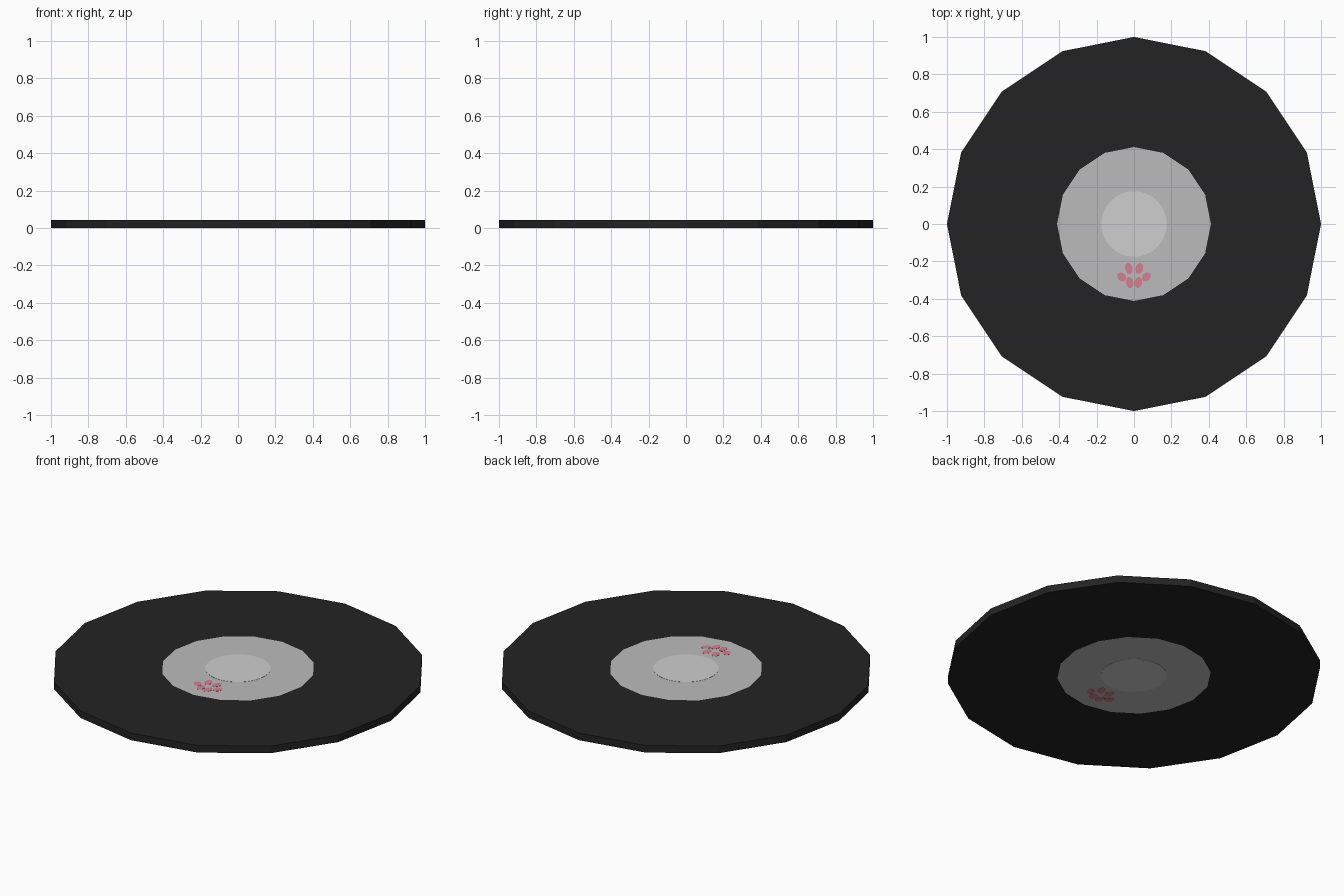
import bpy, bmesh, math
from mathutils import Matrix, Vector

if "Cube" in bpy.data.objects:
    bpy.data.objects.remove(bpy.data.objects["Cube"])

BASE, TOP, PLATE = 0.001, 0.043, 0.001   # body caps and painted plate thickness


def material(name, r, g, b):
    m = bpy.data.materials.new(name)
    m.diffuse_color = (r, g, b, 1)
    m.use_nodes = True
    m.node_tree.nodes["Principled BSDF"].inputs["Base Color"].default_value = m.diffuse_color
    return m


black = material("vinyl black", 0.017, 0.017, 0.017)
grey = material("label grey", 0.50, 0.50, 0.50)
light = material("centre light grey", 0.62, 0.62, 0.62)
pink = material("petal pink", 0.68, 0.21, 0.28)


def finish(bm, name, mats):
    me = bpy.data.meshes.new(name)
    bm.to_mesh(me)
    bm.free()
    for m in mats:
        me.materials.append(m)
    ob = bpy.data.objects.new(name, me)
    bpy.context.collection.objects.link(ob)
    return ob


def add_oval(bm, x, y, rx, ry, turn, z0, z1, sides):
    mat = (Matrix.Translation(Vector((x, y, (z0 + z1) / 2)))
           @ Matrix.Rotation(turn, 4, 'Z') @ Matrix.Diagonal((rx, ry, 1, 1)))
    bmesh.ops.create_cone(bm, cap_ends=True, segments=sides, radius1=1,
                          radius2=1, depth=z1 - z0, matrix=mat)


# record disc, 16 sides, with the label cut into both caps
bm = bmesh.new()
add_oval(bm, 0, 0, 1, 1, 0, BASE, TOP, 16)
bm.normal_update()
caps = [f for f in bm.faces if abs(f.normal.z) > 0.9]
bmesh.ops.inset_individual(bm, faces=caps, thickness=0.6 * math.cos(math.pi / 16))
for f in bm.faces:
    if all(v.co.xy.length < 0.5 for v in f.verts):
        f.material_index = 1
finish(bm, "record_disc", [black, grey])

# thin painted plates repeated on the top and underside
petals = [(0.028, -0.238, 0.021, 0.030, -0.25),
          (0.066, -0.283, 0.021, 0.027, -0.75),
          (0.023, -0.313, 0.020, 0.030, -0.15)]
for side, z0 in (("top", TOP), ("bottom", BASE - PLATE)):
    bm = bmesh.new()
    add_oval(bm, 0, 0, 0.175, 0.175, 0, z0, z0 + PLATE, 48)
    finish(bm, side + "_centre_spot", [light])

    bm = bmesh.new()
    for x, y, rx, ry, turn in petals:
        for s in (1, -1):
            add_oval(bm, s * x, y, rx, ry, s * turn, z0, z0 + PLATE, 12)
    finish(bm, side + "_petals", [pink])
